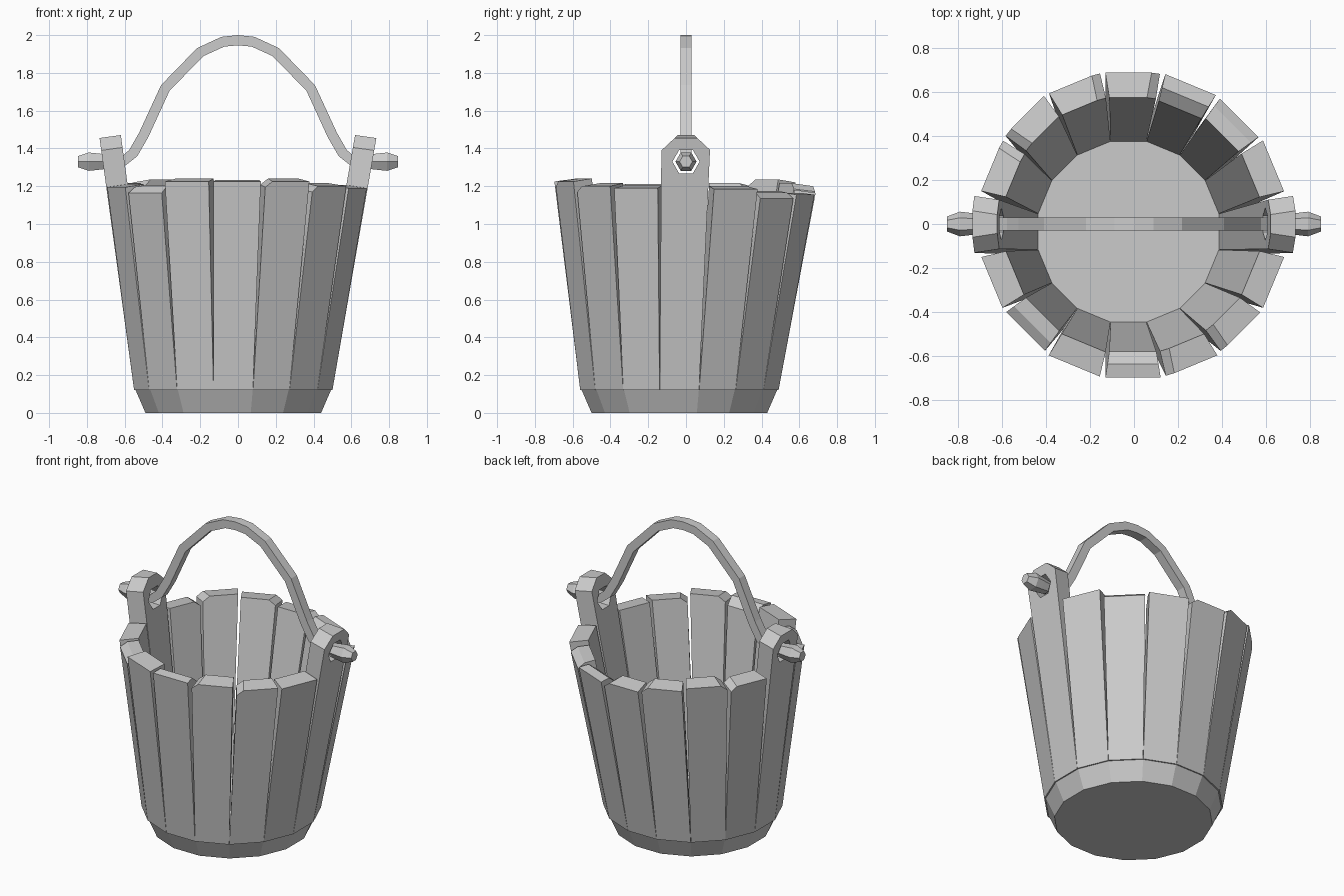
import bpy, bmesh, math
from mathutils import Vector

if "Cube" in bpy.data.objects:
    bpy.data.objects.remove(bpy.data.objects["Cube"], do_unlink=True)

wood = bpy.data.materials.new("grey_wood")
wood.use_nodes = True
GREY = (0.6, 0.6, 0.6, 1)
wood.diffuse_color = GREY
wood.node_tree.nodes["Principled BSDF"].inputs["Base Color"].default_value = GREY

UP = Vector((0, 0, 1))
FLOOR, RIM = 0.12, 1.2
PEG_Z = 1.33


def finish(name, bm):
    bmesh.ops.recalc_face_normals(bm, faces=bm.faces)
    mesh = bpy.data.meshes.new(name)
    bm.to_mesh(mesh)
    bm.free()
    mesh.materials.append(wood)
    obj = bpy.data.objects.new(name, mesh)
    bpy.context.collection.objects.link(obj)
    return obj


def loft(rings):
    """Skin a list of equal-sized point rings and cap both ends."""
    bm = bmesh.new()
    loops = [[bm.verts.new(p) for p in ring] for ring in rings]
    n = len(loops[0])
    for a, b in zip(loops, loops[1:]):
        for i in range(n):
            j = (i + 1) % n
            bm.faces.new((a[i], a[j], b[j], b[i]))
    bm.faces.new(loops[0])
    bm.faces.new(loops[-1])
    return bm


def slice_off(bm, point, normal):
    """Cut away everything beyond a plane and close the cut."""
    geom = bm.verts[:] + bm.edges[:] + bm.faces[:]
    bmesh.ops.bisect_plane(bm, geom=geom, plane_co=point, plane_no=normal, clear_outer=True)
    bmesh.ops.holes_fill(bm, edges=[e for e in bm.edges if e.is_boundary], sides=0)


def axis(z):
    """Centre line of the slightly leaning bucket."""
    f = (RIM - z) / (RIM - FLOOR)
    return Vector((-0.005 - 0.02 * f, -0.035 * max(f, 0), z))


def stave(angle, height):
    u = Vector((math.cos(angle), math.sin(angle), 0))
    t = UP.cross(u)
    rings = []
    for z, tilt in ((FLOOR, 0), (height, 0.016)):
        f = (z - FLOOR) / (RIM - FLOOR)
        outer, inner = 0.525 + 0.168 * f, 0.41 + 0.17 * f
        wide, narrow = 0.104 + 0.021 * f, 0.081 + 0.026 * f
        c = axis(z)
        rings.append([c + u * outer - t * wide, c + u * outer + t * wide,
                      c + u * inner + t * narrow + UP * tilt,
                      c + u * inner - t * narrow + UP * tilt])
    return loft(rings), u, t


def ring_x(x, radius, sides=6):
    """Polygon ring facing along x at peg height."""
    return [(x, radius * math.cos(math.tau * i / sides),
             PEG_Z + radius * math.sin(math.tau * i / sides)) for i in range(sides)]


# Base disc
sides = 16
rings = []
for z, r in ((0, 0.465), (FLOOR, 0.517)):
    r /= math.cos(math.pi / sides)
    c = axis(FLOOR)
    rings.append([(c.x + r * math.cos(math.tau * (i + 0.5) / sides),
                   c.y + r * math.sin(math.tau * (i + 0.5) / sides), z) for i in range(sides)])
finish("base", loft(rings))

# Staves, anticlockwise from the left side: rim height and worn edges
# (L/R = sides, O/I = outer/inner edge); "ear" staves hold the handle
STAVES = [("ear", ""), (1.185, ""), (1.16, "O"), (1.155, "I"),
          (1.165, "R"), (1.2, "R"), (1.22, "L"), (1.2, "R"),
          ("ear", ""), (1.195, ""), (1.19, "O"), (1.225, ""),
          (1.225, "I"), (1.225, "R"), (1.2, "R"), (1.19, "")]
for i, (height, worn) in enumerate(STAVES):
    angle = math.tau * i / sides
    ear = height == "ear"
    height = 1.455 if ear else height
    bm, u, t = stave(angle, height)
    top = axis(height)
    if ear:
        for s in (-1, 1):
            slice_off(bm, top + t * s * 0.06, t * s * 0.68 + UP * 0.73)
    f = (height - FLOOR) / (RIM - FLOOR)
    edges = {"L": (t, t * 0.075), "R": (-t, t * -0.075),
             "O": (u, u * (0.645 + 0.168 * (f - 1))),
             "I": (-u, u * (0.63 + 0.17 * (f - 1)))}
    for key in worn:
        out, offset = edges[key]
        slice_off(bm, top + offset + UP * 0.008, out * 0.6 + UP * 0.8)
    obj = finish("ear_stave" if ear else "stave", bm)

    # Hole through the ear
    if ear:
        x = math.cos(angle)
        cutter = finish("hole_cutter", loft([ring_x(x * 0.4, 0.072), ring_x(x * 0.9, 0.072)]))
        cutter.hide_render = True
        mod = obj.modifiers.new("hole", "BOOLEAN")
        mod.operation = "DIFFERENCE"
        mod.solver = "EXACT"
        mod.object = cutter
        bpy.context.view_layer.objects.active = obj
        bpy.ops.object.modifier_apply(modifier=mod.name)
        bpy.data.objects.remove(cutter, do_unlink=True)

# Handle bar: square section swept along a mirrored arch
half = [(0.74, 1.33), (0.61, 1.33), (0.555, 1.375), (0.5, 1.47),
        (0.385, 1.72), (0.2, 1.91), (0.08, 1.965)]
path = [Vector((-x, 0, z)) for x, z in half] + [Vector((0, 0, 1.973))]
path += [Vector((x, 0, z)) for x, z in reversed(half)]
side = Vector((0, 0.03, 0))
rings = []
for i, p in enumerate(path):
    d = (path[min(i + 1, len(path) - 1)] - path[max(i - 1, 0)]).normalized()
    n = Vector((-d.z, 0, d.x)) * 0.027
    rings.append([p + n + side, p + n - side, p - n - side, p - n + side])
finish("handle", loft(rings))

# Knobs on the handle ends
for s, name in ((1, "left_knob"), (-1, "right_knob")):
    profile = [(0.68, 0.042), (0.74, 0.05), (0.79, 0.056), (0.848, 0.034)]
    finish(name, loft([ring_x(s * x, r) for x, r in profile]))
